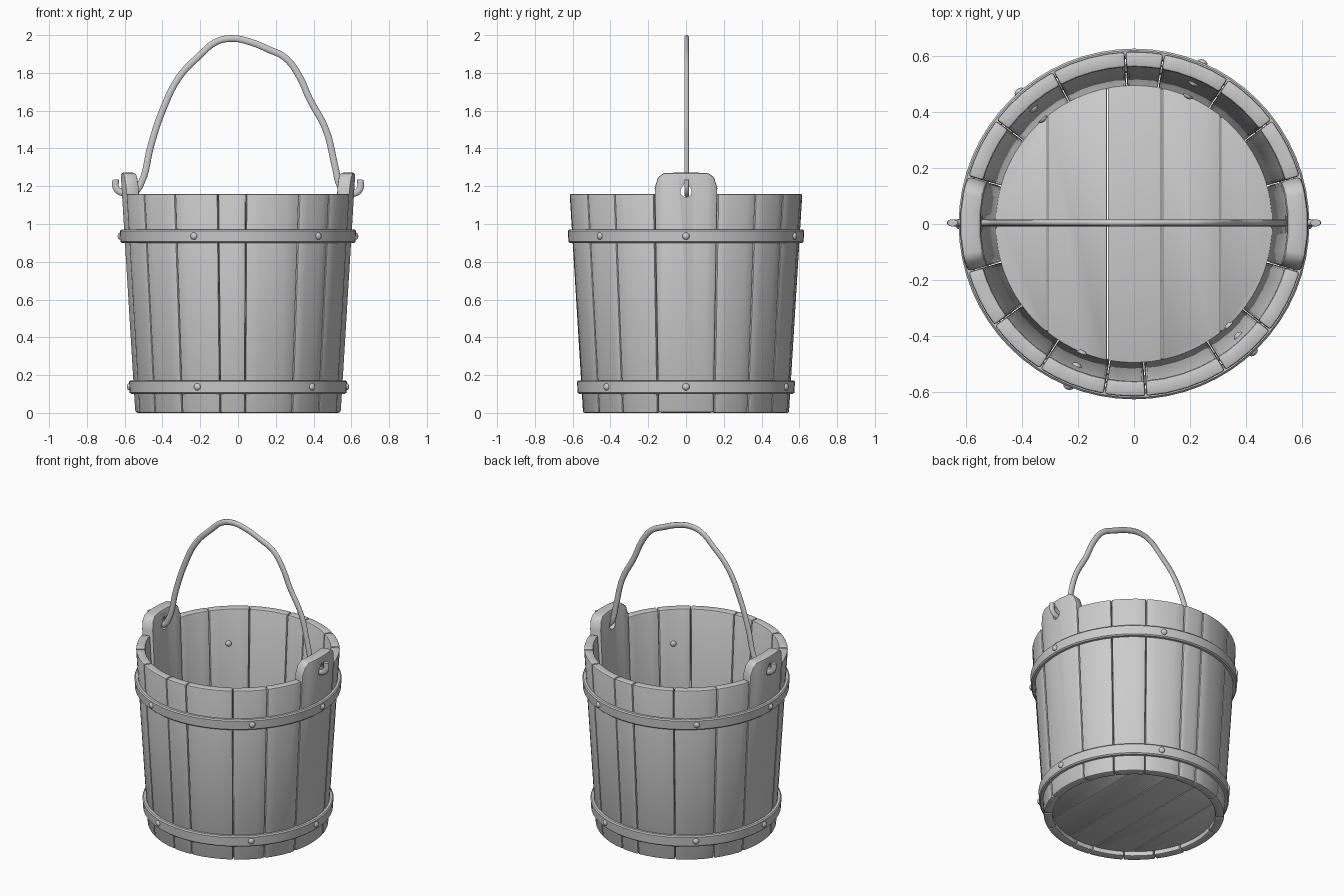
import bpy, bmesh
from math import sin, cos, pi, radians, sqrt
from mathutils import Matrix, Vector

if "Cube" in bpy.data.objects:
    bpy.data.objects.remove(bpy.data.objects["Cube"])


def outer_r(z):
    return 0.545 + 0.061 * z


def make_object(name, bm, bevel=0.0, cutter=None):
    bmesh.ops.recalc_face_normals(bm, faces=bm.faces)
    if bevel:
        edges = [e for e in bm.edges if e.calc_face_angle(0) > 0.6]
        bmesh.ops.bevel(bm, geom=edges, offset=bevel, segments=2, profile=0.5,
                        affect='EDGES', clamp_overlap=True)
    me = bpy.data.meshes.new(name)
    bm.to_mesh(me)
    bm.free()
    ob = bpy.data.objects.new(name, me)
    bpy.context.collection.objects.link(ob)
    bpy.ops.object.select_all(action='DESELECT')
    bpy.context.view_layer.objects.active = ob
    ob.select_set(True)
    if cutter:
        mod = ob.modifiers.new("hole", 'BOOLEAN')
        mod.operation = 'DIFFERENCE'
        mod.object = cutter
        mod.solver = 'EXACT'
        bpy.ops.object.modifier_apply(modifier="hole")
    bpy.ops.object.shade_smooth_by_angle(angle=radians(38))
    return ob


def prism(points, vec):
    """Extrude a flat outline along vec."""
    bm = bmesh.new()
    f = bm.faces.new([bm.verts.new(p) for p in points])
    ext = bmesh.ops.extrude_face_region(bm, geom=[f])
    vs = [v for v in ext['geom'] if isinstance(v, bmesh.types.BMVert)]
    bmesh.ops.translate(bm, vec=vec, verts=vs)
    return bm


def stave(name, columns, bevel, thick=0.055, cutter=None):
    """Curved board; columns are (angle in degrees, top height)."""
    bm = bmesh.new()
    cols = []
    for a, top in columns:
        d = Vector((cos(radians(a)), sin(radians(a)), 0))
        col = []
        for z, inset in ((0, 0), (top, 0), (top, thick), (0, 0.055)):
            col.append(bm.verts.new(d * (outer_r(z) - inset) + Vector((0, 0, z))))
        cols.append(col)
    for c, n in zip(cols, cols[1:]):
        for i in range(4):
            j = (i + 1) % 4
            bm.faces.new((c[i], c[j], n[j], n[i]))
    bm.faces.new(cols[0])
    bm.faces.new(cols[-1])
    return make_object(name, bm, bevel, cutter)


# Plain staves of uneven width
gap = 0.15
runs = [[16, 37, 57, 80, 93, 118, 143, 164], [196, 216, 237, 260, 274, 302, 322, 344]]
for run in runs:
    for a0, a1 in zip(run, run[1:]):
        lo, hi = a0 + gap, a1 - gap
        stave("stave", [(lo + (hi - lo) * i / 4, 1.16) for i in range(5)], 0.009)

# Teardrop cutter for the handle holes
outline = [(-0.8, 0, 1.228)]
for i in range(15):
    a = radians(150 + 240 * i / 14)
    outline.append((-0.8, 0.03 * cos(a), 1.172 + 0.03 * sin(a)))
cutter = make_object("hole_cutter", prism(outline, (1.6, 0, 0)))
cutter.hide_render = True

# Tall ear staves with rounded shoulders
ear = [(-15.9, 1.19), (-14.2, 1.245), (-11.3, 1.27), (-4, 1.272),
       (4, 1.272), (11.3, 1.27), (14.2, 1.245), (15.9, 1.19)]
for side, turn in (("right", 0), ("left", 180)):
    stave("ear_stave_" + side, [(a + turn, z) for a, z in ear], 0.014, 0.075, cutter)
bpy.data.objects.remove(cutter)

# Floor planks cut from a disc
R = 0.495
cuts = [-R, -0.31, -0.095, 0.1, 0.31, R]
for x0, x1 in zip(cuts, cuts[1:]):
    x0, x1 = x0 + 0.002, x1 - 0.002
    xs = [x0 + (x1 - x0) * (1 - cos(pi * i / 12)) / 2 for i in range(13)]
    pts = [(x, -sqrt(R * R - x * x), 0.03) for x in xs]
    pts += [(x, sqrt(R * R - x * x), 0.03) for x in reversed(xs)]
    make_object("floor_plank", prism(pts, (0, 0, 0.05)), 0.004)


# Metal hoops
def hoop(name, z0, z1, n=64):
    b = 0.007
    prof = [(-0.01, z0), (0.015, z0), (0.022, z0 + b), (0.022, z1 - b), (0.015, z1), (-0.01, z1)]
    bm = bmesh.new()
    rings = []
    for i in range(n):
        a = 2 * pi * i / n
        rings.append([bm.verts.new(((outer_r(z) + o) * cos(a), (outer_r(z) + o) * sin(a), z))
                      for o, z in prof])
    for i in range(n):
        c, d = rings[i], rings[(i + 1) % n]
        for k in range(len(prof)):
            m = (k + 1) % len(prof)
            bm.faces.new((c[k], c[m], d[m], d[k]))
    make_object(name, bm)


hoop("upper_hoop", 0.9, 0.97)
hoop("lower_hoop", 0.1, 0.172)

# Rivets: domed head outside, end showing inside
for z in (0.936, 0.138):
    for a in (0, 67, 131, 180, 248, 313):
        bm = bmesh.new()
        for r in (outer_r(z) + 0.022, outer_r(z) - 0.055):
            mat = (Matrix.Rotation(radians(a), 4, 'Z') @ Matrix.Translation((r, 0, z))
                   @ Matrix.Diagonal((0.013, 0.019, 0.019, 1)))
            bmesh.ops.create_uvsphere(bm, u_segments=12, v_segments=8, radius=1, matrix=mat)
        make_object("rivet", bm)

# Bent wire handle with hooked ends
path = [(-0.648, 1.235), (-0.645, 1.19), (-0.61, 1.165), (-0.55, 1.168), (-0.516, 1.21),
        (-0.46, 1.42), (-0.40, 1.6), (-0.31, 1.78), (-0.2, 1.895), (-0.12, 1.962),
        (-0.035, 1.982), (0.06, 1.965), (0.16, 1.925), (0.25, 1.88), (0.32, 1.79), (0.38, 1.66),
        (0.465, 1.5), (0.515, 1.3), (0.542, 1.2), (0.575, 1.165), (0.615, 1.162),
        (0.645, 1.185), (0.648, 1.235)]
cu = bpy.data.curves.new("wire_handle", 'CURVE')
cu.dimensions = '3D'
cu.bevel_depth = 0.0185
cu.bevel_resolution = 3
cu.resolution_u = 5
cu.use_fill_caps = True
sp = cu.splines.new('BEZIER')
sp.bezier_points.add(len(path) - 1)
for p, (x, z) in zip(sp.bezier_points, path):
    p.co = (x, 0, z)
    p.handle_left_type = p.handle_right_type = 'AUTO'
wire = bpy.data.objects.new("wire_handle", cu)
bpy.context.collection.objects.link(wire)
wire.location.y = 0.004
wire.scale.y = 0.7
bpy.ops.object.select_all(action='DESELECT')
bpy.context.view_layer.objects.active = wire
wire.select_set(True)
bpy.ops.object.convert(target='MESH')
bpy.ops.object.shade_smooth_by_angle(angle=radians(40))
